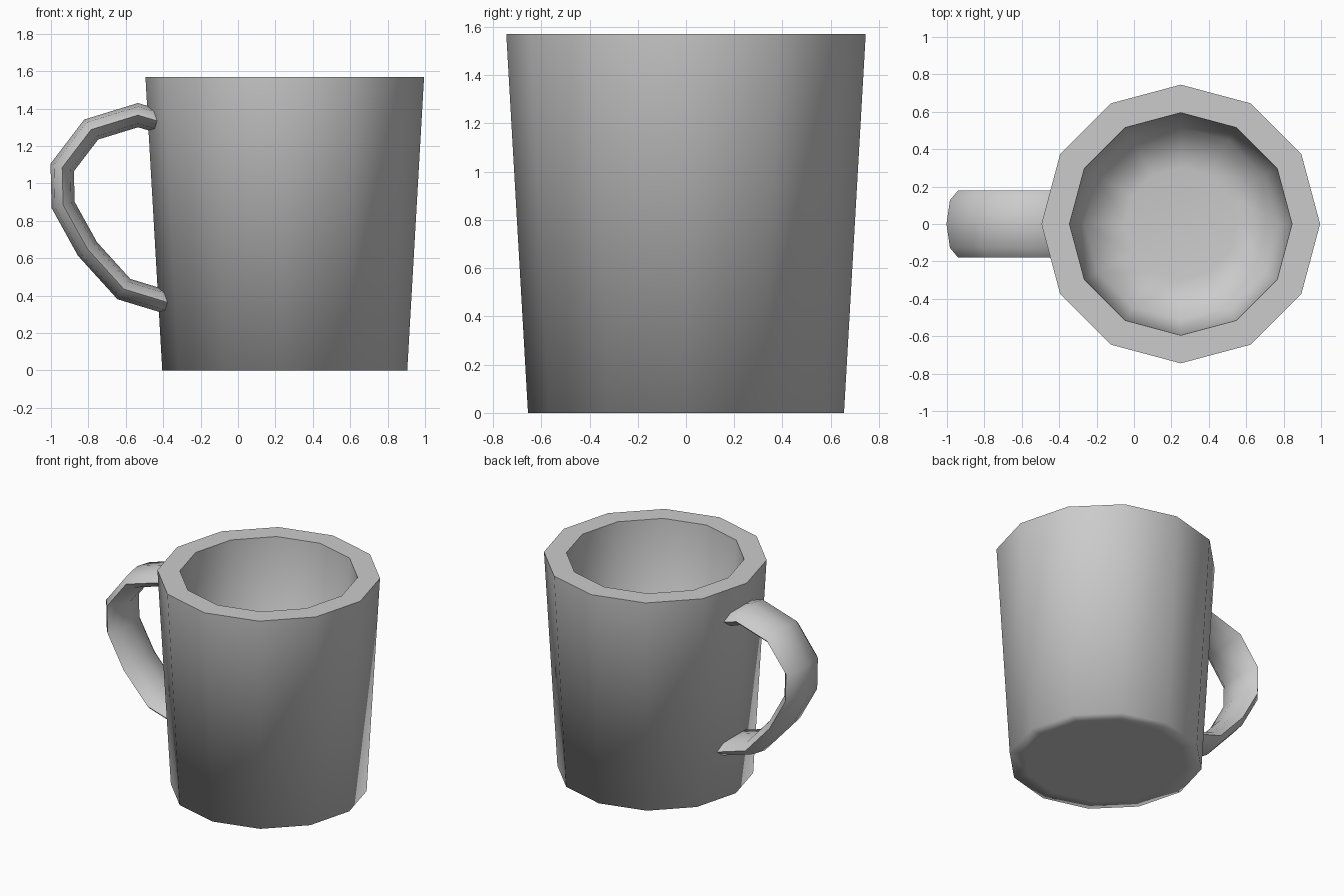
import bpy, bmesh
from math import sin, cos, pi
from mathutils import Vector

if "Cube" in bpy.data.objects:
    bpy.data.objects.remove(bpy.data.objects["Cube"])


def ring(bm, centre, u, v, ru, rv, n):
    """Elliptical ring of n vertices in the plane u, v."""
    return [bm.verts.new(centre + u * ru * cos(2 * pi * i / n) + v * rv * sin(2 * pi * i / n))
            for i in range(n)]


def loft(name, bm, rings, sharp_deg):
    """Bridge the rings, cap both ends and shade smooth with sharp creases."""
    n = len(rings[0])
    for a, b in zip(rings, rings[1:]):
        for i in range(n):
            j = (i + 1) % n
            bm.faces.new((a[i], a[j], b[j], b[i]))
    bm.faces.new(rings[0][::-1])
    bm.faces.new(rings[-1])
    bmesh.ops.recalc_face_normals(bm, faces=bm.faces[:])
    for f in bm.faces:
        f.smooth = True
    for e in bm.edges:
        if e.calc_face_angle(0) > sharp_deg * pi / 180 and all(v.co.z > 0.3 for v in e.verts):
            e.smooth = False
    mesh = bpy.data.meshes.new(name)
    bm.to_mesh(mesh)
    bm.free()
    obj = bpy.data.objects.new(name, mesh)
    bpy.context.collection.objects.link(obj)
    return obj


X, Y, Z = Vector((1, 0, 0)), Vector((0, 1, 0)), Vector((0, 0, 1))

# Cup: twelve-sided tapered wall, flat rim, hollow inside with soft floor
profile = [(0.55, 0), (0.655, 0), (0.745, 1.57), (0.595, 1.57), (0.515, 0.17), (0.3, 0.14)]
bm = bmesh.new()
loft("cup", bm, [ring(bm, Vector((0.25, 0, z)), X, Y, r, r, 12) for r, z in profile], 60)

# Handle: flattened octagon swept along a bent path, ends sunk in the wall
path = [Vector((x, 0, z)) for x, z in [
    (-0.40, 1.325), (-0.535, 1.365), (-0.785, 1.288), (-0.94, 1.085), (-0.935, 0.885),
    (-0.805, 0.65), (-0.61, 0.435), (-0.33, 0.35)]]
bm = bmesh.new()
rings = []
for i, p in enumerate(path):
    d_in = (p - path[max(i - 1, 0)]).normalized()
    d_out = (path[min(i + 1, len(path) - 1)] - p).normalized()
    tangent = (d_in + d_out).normalized()
    miter = tangent.dot(d_out if d_out.length else d_in)
    rings.append(ring(bm, p, Y, tangent.cross(Y), 0.18, 0.062 / miter, 8))
loft("handle", bm, rings, 55)
